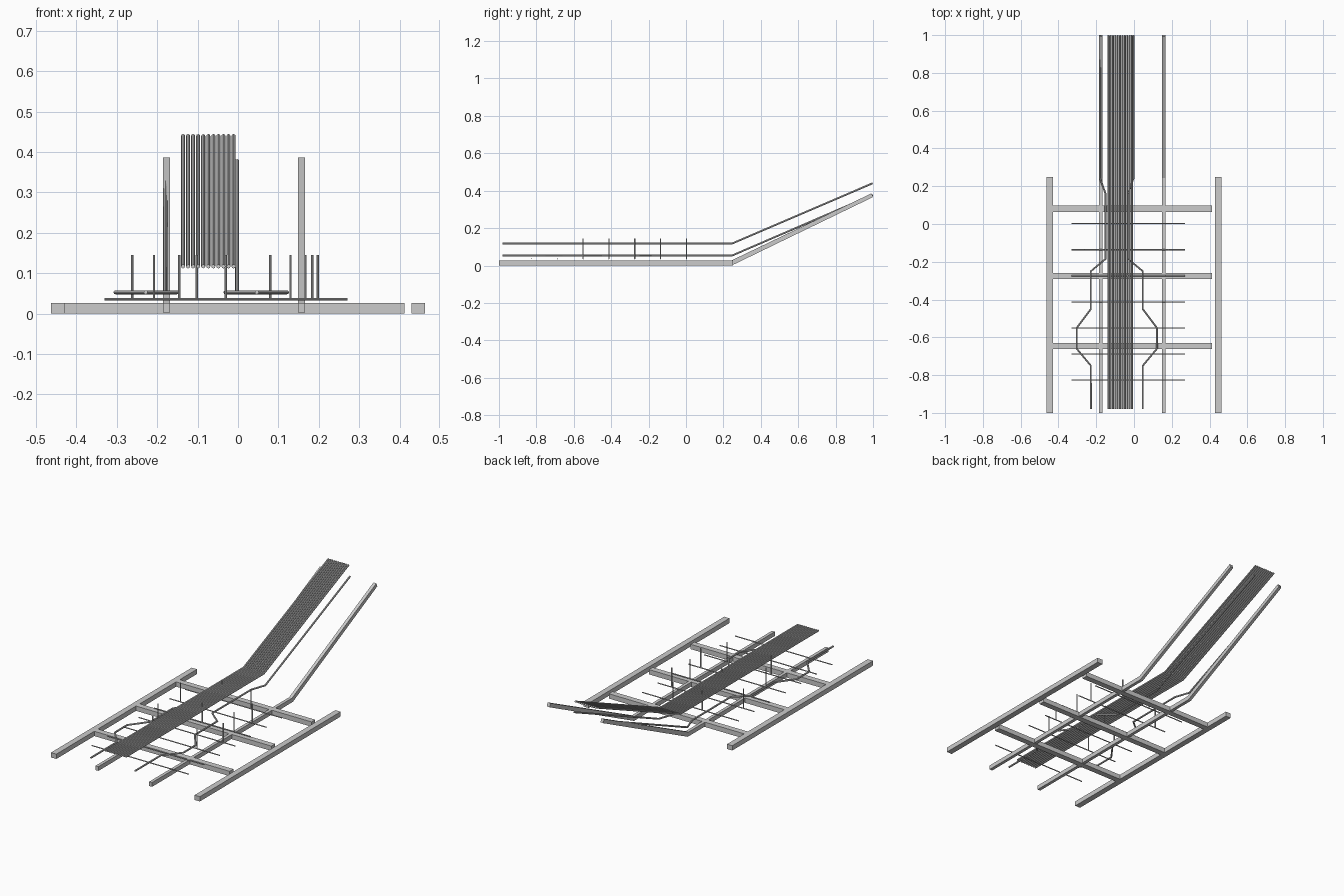
import bpy, bmesh

if "Cube" in bpy.data.objects:
    bpy.data.objects.remove(bpy.data.objects["Cube"])


def extrude_profile(name, pts, x0, x1):
    """Extrude a closed (y, z) outline along x."""
    bm = bmesh.new()
    a = [bm.verts.new((x0, y, z)) for y, z in pts]
    b = [bm.verts.new((x1, y, z)) for y, z in pts]
    bm.faces.new(a)
    bm.faces.new(b[::-1])
    n = len(pts)
    for i in range(n):
        j = (i + 1) % n
        bm.faces.new((a[j], a[i], b[i], b[j]))
    bmesh.ops.recalc_face_normals(bm, faces=bm.faces)
    me = bpy.data.meshes.new(name)
    bm.to_mesh(me)
    bm.free()
    ob = bpy.data.objects.new(name, me)
    bpy.context.collection.objects.link(ob)
    return ob


def bar(name, x0, x1, y0, y1, z0, z1):
    return extrude_profile(name, [(y0, z0), (y1, z0), (y1, z1), (y0, z1)], x0, x1)


def tube(name, pts, r):
    """Round rod along a polyline, converted to mesh."""
    cu = bpy.data.curves.new(name, 'CURVE')
    cu.dimensions = '3D'
    cu.bevel_depth = r
    cu.bevel_resolution = 2
    cu.use_fill_caps = True
    sp = cu.splines.new('POLY')
    sp.points.add(len(pts) - 1)
    for p, co in zip(sp.points, pts):
        p.co = (*co, 1)
    ob = bpy.data.objects.new(name, cu)
    bpy.context.collection.objects.link(ob)
    bpy.ops.object.select_all(action='DESELECT')
    ob.select_set(True)
    bpy.context.view_layer.objects.active = ob
    bpy.ops.object.convert(target='MESH')
    bpy.ops.object.shade_smooth_by_angle()


H = 0.027

# Outer frame rails
for s, side in ((-1, "left"), (1, "right")):
    x = s * 0.4465
    bar(f"outer_rail_{side}", x - 0.0165, x + 0.0165, -1, 0.25, 0, H)

# Cross beams
for i, y in enumerate((0.081, -0.275, -0.646)):
    bar(f"cross_beam_{i}", -0.43, 0.412, y - 0.0165, y + 0.0165, 0, H)

# Bent support rails
bent = [(-1, 0.003), (0.25, 0.003), (1, 0.366), (0.992, 0.386), (0.243, H), (-1, H)]
for x, side in ((-0.177, "left"), (0.157, "right")):
    extrude_profile(f"bent_rail_{side}", bent, x - 0.009, x + 0.009)

# Carrying rods of the raised deck
for i in range(11):
    x = -0.136 + i * 0.0125
    tube(f"deck_rod_{i}", [(x, -0.98, 0.117), (x, 0.245, 0.117), (x, 0.998, 0.44)], 0.005)

# Side guides, mirrored about the deck's guide centre line
guide = [(0.1375, -0.98), (0.1375, -0.75), (0.2125, -0.66), (0.2125, -0.55),
         (0.1375, -0.45), (0.1375, -0.25), (0.06, -0.185), (0.06, 0.16), (0.089, 0.245)]
for s, side in ((-1, "left"), (1, "right")):
    pts = [(-0.091 + s * o, y, 0.053) for o, y in guide]
    pts.append((-0.091 + s * 0.089, 0.998, 0.378))
    tube(f"side_guide_{side}", pts, 0.005)

# Thin cross rods
for i in range(7):
    y = 0.002 - i * 0.138
    tube(f"cross_rod_{i}", [(-0.33, y, 0.036), (0.271, y, 0.036)], 0.003)

# Upright pins, two on each of the rear five cross rods
pins = [(-0.102, 0.08), (-0.262, 0.184), (-0.03, 0.167), (-0.208, 0.197), (-0.145, 0.13)]
for i, pair in enumerate(pins):
    y = 0.002 - i * 0.138
    for x, side in zip(pair, ("left", "right")):
        tube(f"pin_{side}_{i}", [(x, y, 0.036), (x, y, 0.145)], 0.003)
